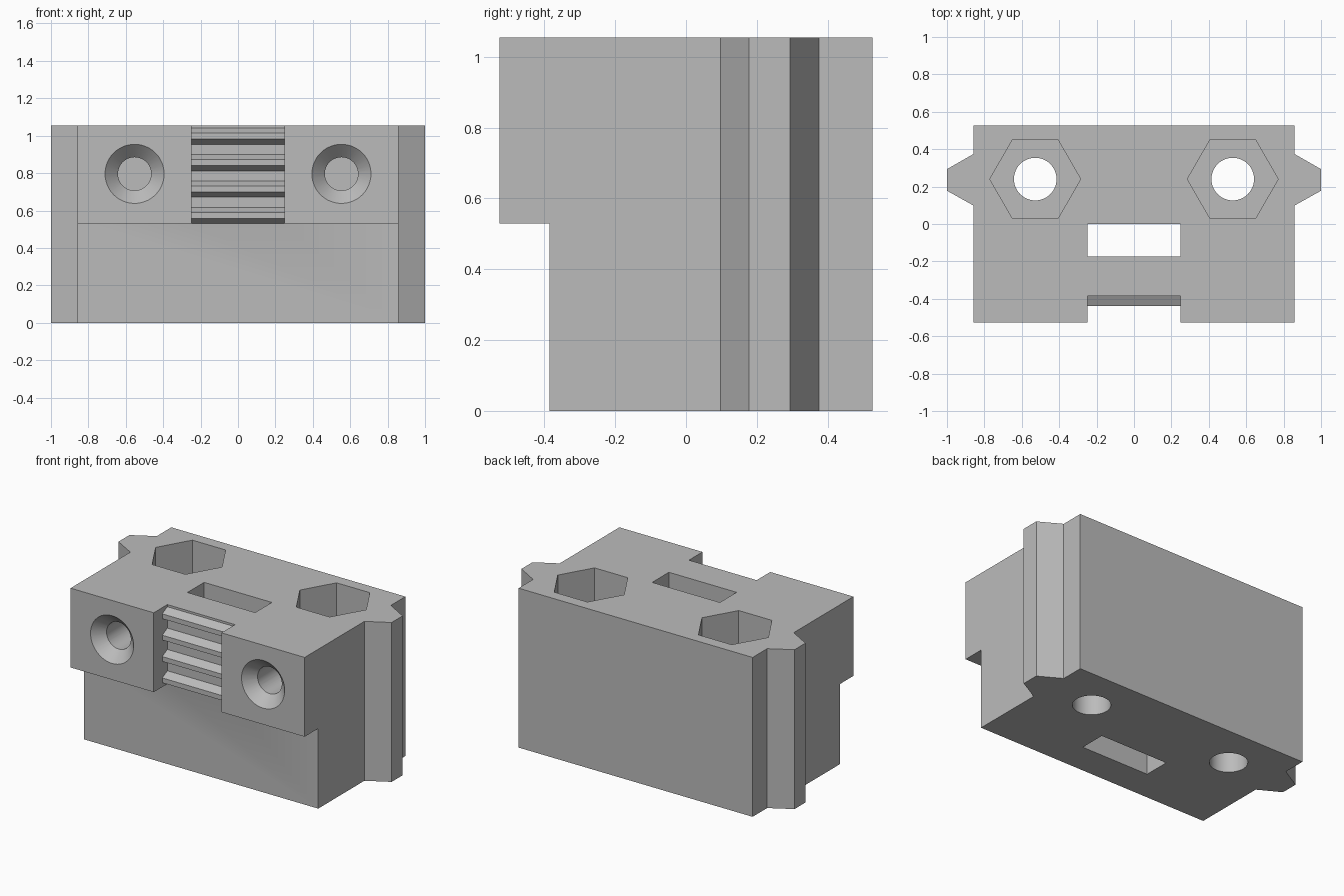
import bpy, bmesh, math
from mathutils import Matrix, Vector

if "Cube" in bpy.data.objects:
    bpy.data.objects.remove(bpy.data.objects["Cube"])

HEIGHT, STEP_Z, STEP_Y = 1.055, 0.53, -0.385
FRONT, BACK, SIDE = -0.527, 0.527, 0.857

grey = bpy.data.materials.new("plain grey")
grey.use_nodes = True
grey.diffuse_color = (0.5, 0.5, 0.5, 1)
grey.node_tree.nodes["Principled BSDF"].inputs["Base Color"].default_value = (0.5, 0.5, 0.5, 1)


def make_object(name, bm):
    bmesh.ops.recalc_face_normals(bm, faces=bm.faces)
    mesh = bpy.data.meshes.new(name)
    bm.to_mesh(mesh)
    bm.free()
    mesh.materials.append(grey)
    obj = bpy.data.objects.new(name, mesh)
    bpy.context.collection.objects.link(obj)
    return obj


def prism(name, points, sweep):
    """Extrude a closed outline of 3D points along a vector."""
    bm = bmesh.new()
    face = bm.faces.new([bm.verts.new(p) for p in points])
    new = bmesh.ops.extrude_face_region(bm, geom=[face])["geom"]
    bmesh.ops.translate(bm, vec=Vector(sweep),
                        verts=[g for g in new if isinstance(g, bmesh.types.BMVert)])
    return make_object(name, bm)


def box(name, low, high):
    (x0, y0, z0), (x1, y1, z1) = low, high
    return prism(name, [(x0, y0, z0), (x1, y0, z0), (x1, y1, z0), (x0, y1, z0)], (0, 0, z1 - z0))


def drum(name, sides, r1, r2, depth, matrix):
    """Cylinder or cone starting at the matrix origin and running along its z."""
    bm = bmesh.new()
    bmesh.ops.create_cone(bm, cap_ends=True, segments=sides, radius1=r1, radius2=r2, depth=depth,
                          matrix=matrix @ Matrix.Translation((0, 0, depth / 2)))
    return make_object(name, bm)


def cut(target, cutter):
    mod = target.modifiers.new("cut", 'BOOLEAN')
    mod.operation, mod.solver, mod.object = 'DIFFERENCE', 'EXACT', cutter
    bpy.context.view_layer.update()
    result = bpy.data.meshes.new_from_object(
        target.evaluated_get(bpy.context.evaluated_depsgraph_get()))
    target.modifiers.clear()
    target.data = result
    bpy.data.objects.remove(cutter)


# Block with a tapered guide rail on each side
half = [(SIDE, FRONT), (SIDE, 0.098), (1, 0.178), (1, 0.293), (SIDE, 0.375), (SIDE, BACK)]
plan = half + [(-x, y) for x, y in reversed(half)]
block = prism("clamp_block", [(x, y, 0) for x, y in plan], (0, 0, HEIGHT))

# Step under the front overhang
cut(block, box("step_cutter", (-1.2, -0.8, -0.2), (1.2, STEP_Y, STEP_Z)))

# Toothed belt recess in the front
recess = [(-0.7, 0.4)]
for i in range(4):
    z = STEP_Z + i * 0.1413
    recess += [(STEP_Y, z), (STEP_Y - 0.053, z + 0.028),
               (STEP_Y - 0.053, z + 0.06), (STEP_Y, z + 0.087)]
recess += [(STEP_Y, 1.2), (-0.7, 1.2)]
cut(block, prism("recess_cutter", [(-0.248, y, z) for y, z in recess], (0.496, 0, 0)))

# Belt slot through the block
cut(block, box("slot_cutter", (-0.248, -0.175, -0.2), (0.248, 0, 1.3)))

for s in (-1, 1):
    # Upright bolt hole with a hexagonal pocket
    cut(block, drum("bolt_cutter", 48, 0.114, 0.114, 2, Matrix.Translation((s * 0.528, 0.24, -0.3))))
    hexagon = Matrix.Translation((s * 0.528, 0.24, 0.53)) @ Matrix.Rotation(math.pi / 2, 4, 'Z')
    bm_turn = Matrix.Rotation(math.pi / 2, 4, 'Z')
    pocket = [(hexagon @ Vector((0.243 * math.sin(a), 0.243 * math.cos(a), 0)))
              for a in (math.pi * k / 3 for k in range(6))]
    cut(block, prism("pocket_cutter", pocket, (0, 0, 0.8)))
    # Countersunk screw hole in the front
    inward = Matrix.Translation((s * 0.553, FRONT, 0.796)) @ Matrix.Rotation(-math.pi / 2, 4, 'X')
    cut(block, drum("screw_cutter", 48, 0.089, 0.089, 0.5, inward @ Matrix.Translation((0, 0, -0.05))))
    cut(block, drum("countersink_cutter", 48, 0.208, 0.088, 0.12,
                    inward @ Matrix.Translation((0, 0, -0.05))))

# Smooth hole walls, sharp edges elsewhere
bpy.ops.object.select_all(action='DESELECT')
block.select_set(True)
bpy.context.view_layer.objects.active = block
bpy.ops.object.shade_smooth_by_angle(angle=math.radians(20))
